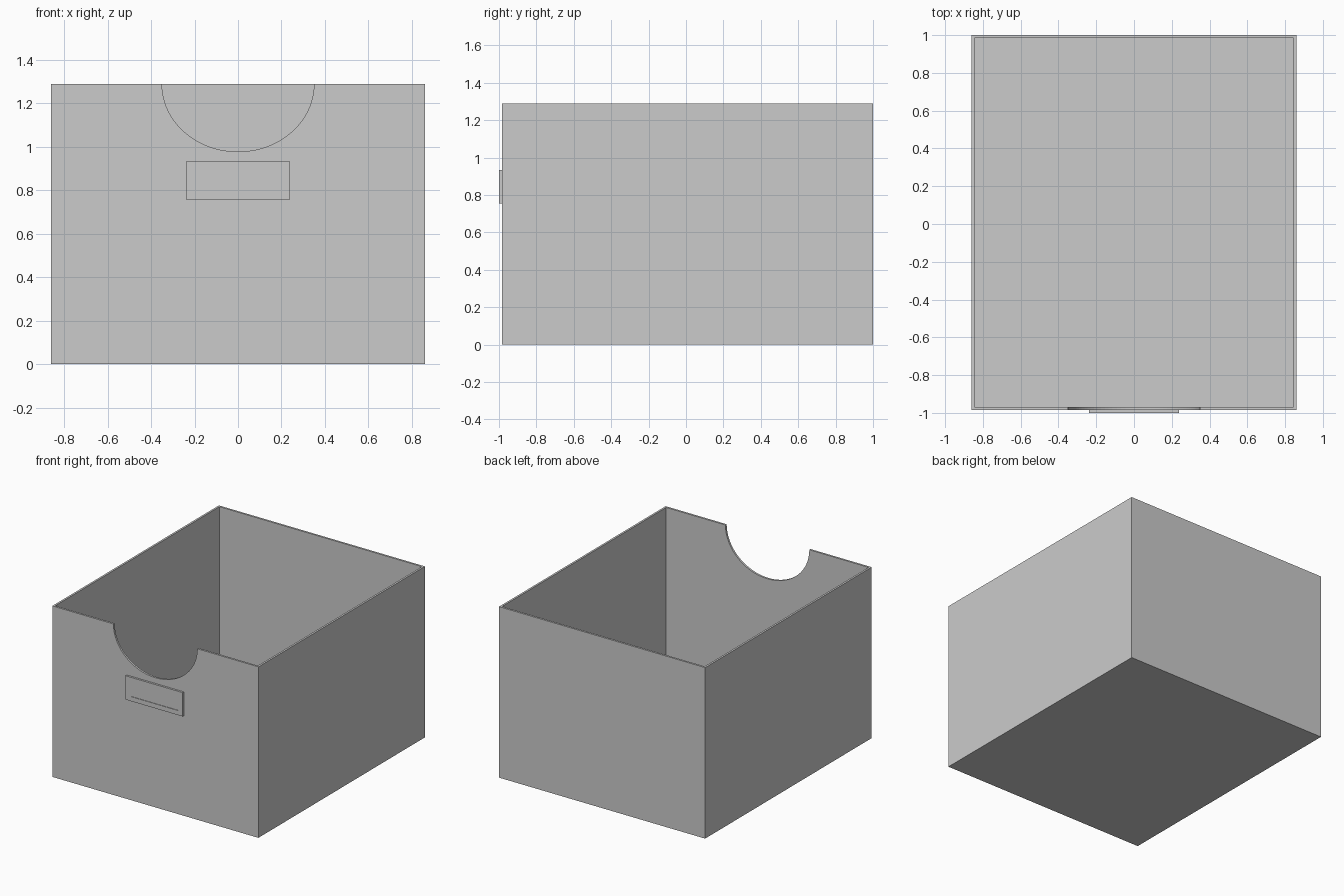
import bpy
import bmesh
from math import copysign
from mathutils import Matrix, Vector

default = bpy.data.objects.get("Cube")
if default:
    bpy.data.objects.remove(default, do_unlink=True)

WIDTH, HEIGHT, WALL = 1.72, 1.29, 0.015
FRONT, BACK = -0.985, 1.0

grey = bpy.data.materials.new("light grey")
grey.use_nodes = True
colour = (0.6, 0.6, 0.6, 1)
grey.diffuse_color = colour
grey.node_tree.nodes["Principled BSDF"].inputs["Base Color"].default_value = colour


def block(size, centre):
    bm = bmesh.new()
    matrix = Matrix.Translation(centre) @ Matrix.Diagonal((*size, 1))
    bmesh.ops.create_cube(bm, size=1, matrix=matrix)
    bm.normal_update()
    return bm


def finish(bm, name):
    mesh = bpy.data.meshes.new(name)
    bm.to_mesh(mesh)
    bm.free()
    mesh.materials.append(grey)
    obj = bpy.data.objects.new(name, mesh)
    bpy.context.collection.objects.link(obj)
    return obj


# Open box: a block without its lid, thickened inwards
bm = block((WIDTH, BACK - FRONT, HEIGHT), Vector((0, (FRONT + BACK) / 2, HEIGHT / 2)))
lid = [f for f in bm.faces if f.normal.z > 0.9]
bmesh.ops.delete(bm, geom=lid, context="FACES_ONLY")
box = finish(bm, "storage_box")
walls = box.modifiers.new("walls", "SOLIDIFY")
walls.thickness = WALL
walls.offset = -1
walls.use_even_offset = True

# Half-oval hand opening in the front wall
bpy.ops.mesh.primitive_cylinder_add(vertices=96, radius=1, depth=1,
                                    location=(0, FRONT, HEIGHT),
                                    rotation=(1.570796, 0, 0))
cutter = bpy.context.object
cutter.name = "hand_opening_cutter"
cutter.scale = (0.35, 0.312, 0.2)
cutter.data.materials.append(grey)
cutter.hide_render = True
notch = box.modifiers.new("hand_opening", "BOOLEAN")
notch.operation = "DIFFERENCE"
notch.solver = "EXACT"
notch.object = cutter

# Bake the modifiers so the cutter can go
bpy.context.view_layer.update()
baked = bpy.data.meshes.new_from_object(
    box.evaluated_get(bpy.context.evaluated_depsgraph_get()))
box.modifiers.clear()
box.data = baked
bpy.data.objects.remove(cutter, do_unlink=True)

# Label holder with a shallow recessed panel
bm = block((0.475, 0.015, 0.18), Vector((0, -0.9925, 0.845)))
face = next(f for f in bm.faces if f.normal.y < -0.9)
bmesh.ops.inset_individual(bm, faces=[face], thickness=0.03)
rim = bmesh.ops.inset_individual(bm, faces=[face], thickness=0.001)
for v in face.verts:
    v.co.y += 0.004
for v in {v for f in rim["faces"] for v in f.verts} | set(face.verts):
    v.co.x = copysign(0.198, v.co.x)
    v.co.z = 0.847 + copysign(0.0575, v.co.z - 0.845)
finish(bm, "label_holder")
